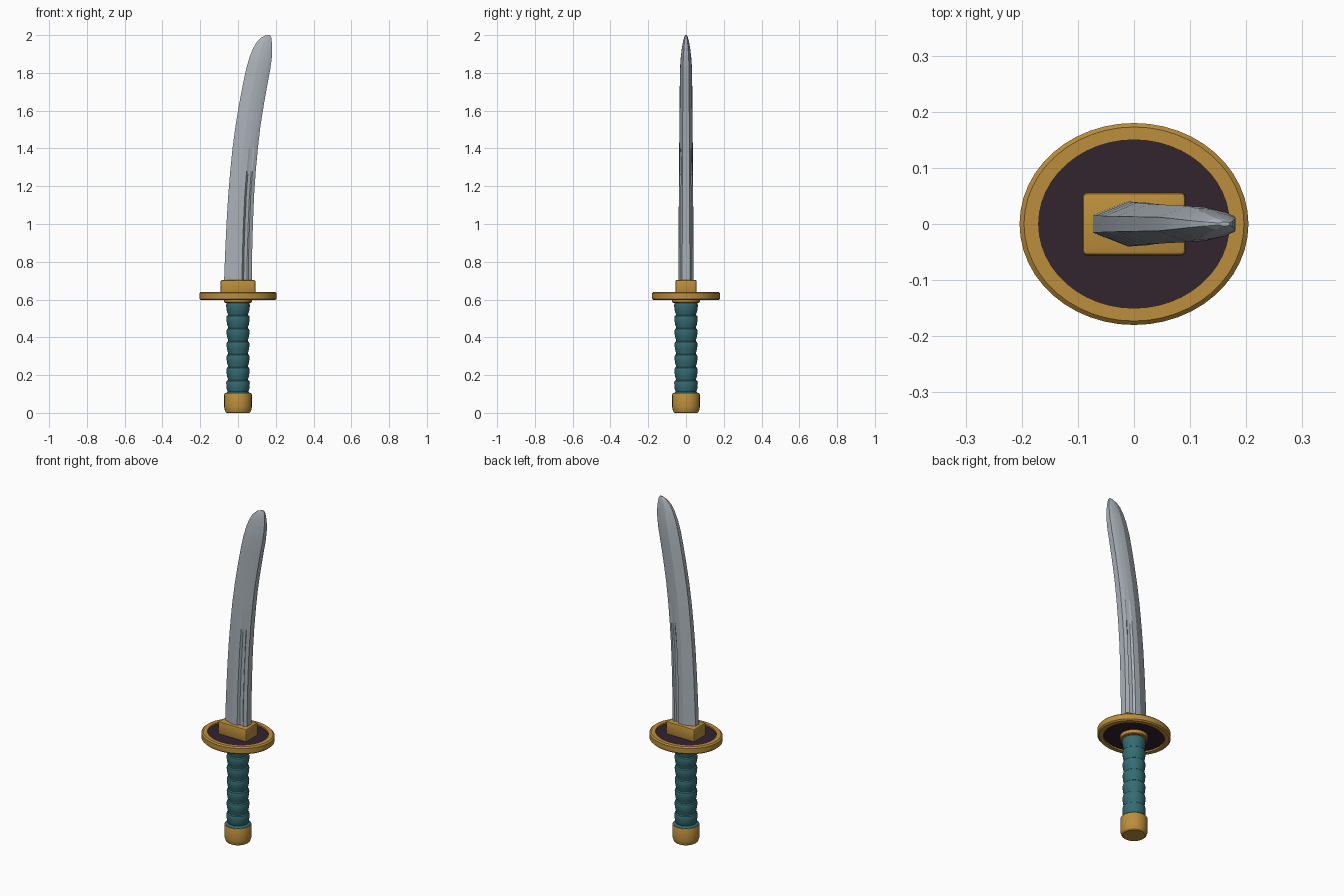
import bpy, bmesh, math

if "Cube" in bpy.data.objects:
    bpy.data.objects.remove(bpy.data.objects["Cube"])


def material(name, rgb):
    m = bpy.data.materials.new(name)
    m.diffuse_color = (*rgb, 1)
    m.use_nodes = True
    m.node_tree.nodes["Principled BSDF"].inputs["Base Color"].default_value = m.diffuse_color
    return m


STEEL = material("steel", (0.40, 0.44, 0.48))
GOLD = material("gold", (0.50, 0.27, 0.045))
PLUM = material("dark plum", (0.032, 0.017, 0.028))
TEAL = material("teal wrap", (0.035, 0.15, 0.17))


def finish(bm, name, mat, angle=30):
    bmesh.ops.remove_doubles(bm, verts=bm.verts, dist=1e-5)
    bmesh.ops.recalc_face_normals(bm, faces=bm.faces)
    me = bpy.data.meshes.new(name)
    bm.to_mesh(me)
    bm.free()
    ob = bpy.data.objects.new(name, me)
    bpy.context.collection.objects.link(ob)
    me.materials.append(mat)
    bpy.ops.object.select_all(action='DESELECT')
    ob.select_set(True)
    bpy.context.view_layer.objects.active = ob
    bpy.ops.object.shade_smooth_by_angle(angle=math.radians(angle))
    return ob


def loft(bm, rings, wrap=False):
    """Join closed rings of points with quads."""
    vs = [[bm.verts.new(p) for p in ring] for ring in rings]
    n = len(vs[0])
    pairs = list(zip(vs, vs[1:])) + ([(vs[-1], vs[0])] if wrap else [])
    for a, b in pairs:
        for i in range(n):
            j = (i + 1) % n
            bm.faces.new((a[i], a[j], b[j], b[i]))
    if not wrap:
        bm.faces.new(vs[0])
        bm.faces.new(vs[-1])


def lathe(name, profile, mat, sy=1.0, n=40, wrap=False):
    """Turn an (r, z) profile around z, squashed in y by sy."""
    bm = bmesh.new()
    loft(bm, [[(r * math.cos(2 * math.pi * i / n),
                r * sy * math.sin(2 * math.pi * i / n), z)
               for i in range(n)] for r, z in profile], wrap)
    return finish(bm, name, mat)


# Pommel with a chamfered foot and a shallow cup on top
lathe("pommel", [(0.060, 0), (0.067, 0.006), (0.072, 0.022), (0.073, 0.030),
                 (0.073, 0.098), (0.071, 0.102), (0.066, 0.102),
                 (0.064, 0.095)], GOLD, n=32)

# Wrapped grip: a flared foot, then seven barrel-shaped bands
grip = [(0.068, 0.094), (0.068, 0.104), (0.058, 0.108)]
bands, z0, z1 = 7, 0.108, 0.588
step = (z1 - z0) / bands
for k in range(bands):
    for f, r in ((0.06, 0.053), (0.2, 0.057), (0.5, 0.0605),
                 (0.75, 0.0615), (0.9, 0.059), (0.97, 0.053)):
        z = z0 + (k + f) * step
        waist = 0.003 * abs(2 * (z - z0) / (z1 - z0) - 1) ** 2
        grip.append((r + waist - 0.001, z))
lathe("grip", grip, TEAL, n=32)

# Oval guard: raised rim around a recessed dark plate, collar underneath
SY = 0.882
lathe("guard_rim", [(0.170, 0.597), (0.196, 0.597), (0.204, 0.604),
                    (0.204, 0.634), (0.196, 0.641), (0.170, 0.641)],
      GOLD, SY, 48, True)
lathe("guard_plate", [(0.171, 0.606), (0.171, 0.632)], PLUM, SY, 48)
lathe("grip_collar", [(0.070, 0.583), (0.074, 0.587), (0.074, 0.610)], GOLD, n=32)

# Blade collar block on the guard
bm = bmesh.new()
bmesh.ops.create_cube(bm, size=1)
for v in bm.verts:
    v.co = (v.co.x * 0.184, v.co.y * 0.112, 0.664 + v.co.z * 0.08)
bmesh.ops.bevel(bm, geom=list(bm.edges), offset=0.008, segments=2,
                affect='EDGES', profile=0.5)
finish(bm, "blade_collar", GOLD)

# Curved blade: rows of height, edge x, spine x, half thickness
rows = [(0.69, -0.074, 0.074, 0.040), (0.85, -0.068, 0.075, 0.040),
        (1.00, -0.061, 0.079, 0.039), (1.15, -0.052, 0.085, 0.038),
        (1.28, -0.041, 0.094, 0.037), (1.40, -0.029, 0.105, 0.036),
        (1.52, -0.013, 0.119, 0.035), (1.64, 0.007, 0.138, 0.034),
        (1.74, 0.026, 0.156, 0.033), (1.82, 0.043, 0.171, 0.032),
        (1.88, 0.060, 0.179, 0.028), (1.93, 0.080, 0.181, 0.022),
        (1.965, 0.100, 0.179, 0.016), (1.988, 0.124, 0.176, 0.010),
        (2.00, 0.152, 0.170, 0.004)]
# Cross-section: position across, thickness share, groove depth
section = [(0, 0.38, 0), (0.42, 1, 0), (0.64, 0.95, 0), (0.70, 0.90, 1),
           (0.82, 0.79, 1), (0.87, 0.74, 0), (1, 0.50, 0)]
rings = []
for z, xa, xb, t in rows:
    groove = 0.010 * max(0, min(1, (1.40 - z) / 0.25))
    side = [(xa + u * (xb - xa), t * s - g * groove) for u, s, g in section]
    rings.append([(x, -y, z) for x, y in side] + [(x, y, z) for x, y in side[::-1]])
bm = bmesh.new()
loft(bm, rings)
finish(bm, "blade", STEEL, 12)
